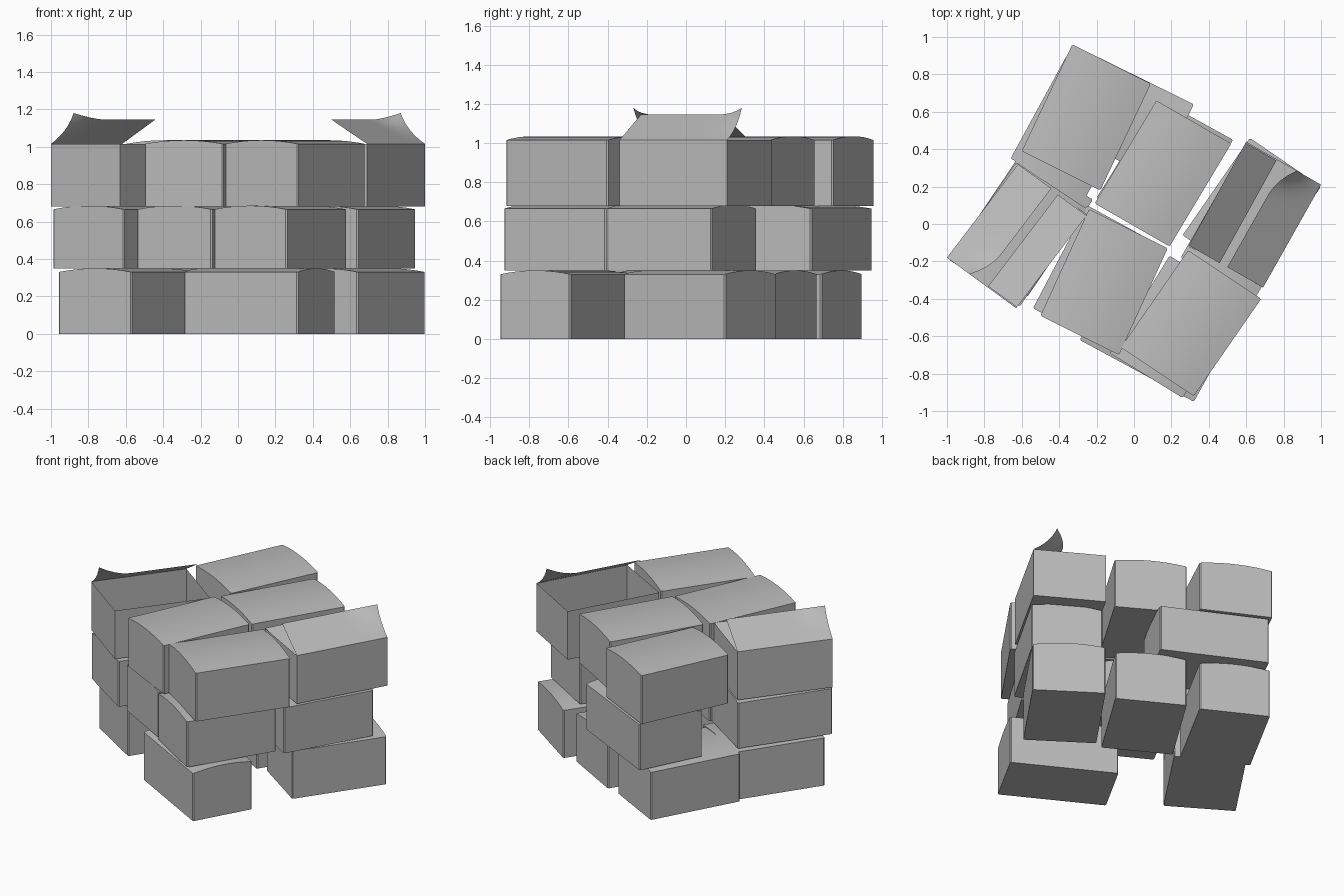
import bpy
import bmesh
from mathutils import Vector

if "Cube" in bpy.data.objects:
    bpy.data.objects.remove(bpy.data.objects["Cube"])

card = bpy.data.materials.new("plain grey card")
card.diffuse_color = (0.5, 0.5, 0.5, 1)
card.use_nodes = True
card.node_tree.nodes["Principled BSDF"].inputs["Base Color"].default_value = card.diffuse_color


def finish(name, bm, closed):
    """Turn a bmesh into a named, smooth-shaded object."""
    if closed:
        bmesh.ops.recalc_face_normals(bm, faces=bm.faces)
    mesh = bpy.data.meshes.new(name)
    bm.to_mesh(mesh)
    bm.free()
    mesh.materials.append(card)
    obj = bpy.data.objects.new(name, mesh)
    bpy.context.collection.objects.link(obj)
    bpy.ops.object.select_all(action='DESELECT')
    obj.select_set(True)
    bpy.context.view_layer.objects.active = obj
    bpy.ops.object.shade_smooth_by_angle(angle=0.5)
    return obj


def closed_box(name, corner, short_end, long_end, z0, z1, rise=0.02, steps=8):
    """Box whose lid bulges across its short side."""
    a = Vector((*corner, 0))
    u = Vector((*short_end, 0)) - a
    v = Vector((*long_end, 0)) - a
    profile = [(0, z0), (1, z0)]
    for i in range(steps + 1):
        s = 1 - i / steps
        profile.append((s, z1 + rise * 4 * s * (1 - s)))
    bm = bmesh.new()
    face = bm.faces.new([bm.verts.new(a + u * s + Vector((0, 0, z))) for s, z in profile])
    ext = bmesh.ops.extrude_face_region(bm, geom=[face], use_keep_orig=True)
    bmesh.ops.translate(bm, vec=v, verts=[g for g in ext["geom"] if isinstance(g, bmesh.types.BMVert)])
    bmesh.ops.recalc_face_normals(bm, faces=bm.faces)
    # softened upright corners
    upright = [e for e in bm.edges if abs(e.verts[0].co.z - e.verts[1].co.z) > 0.2]
    bmesh.ops.bevel(bm, geom=upright, offset=0.007, segments=1, affect='EDGES')
    finish(name, bm, True)


def sheet(bm, point, nu, nv):
    """Grid of quads from a function point(s, t)."""
    g = [[bm.verts.new(point(i / nu, j / nv)) for j in range(nv + 1)] for i in range(nu + 1)]
    for i in range(nu):
        for j in range(nv):
            bm.faces.new((g[i][j], g[i + 1][j], g[i + 1][j + 1], g[i][j + 1]))


def open_box(name, pts, z0, z1):
    """Topless box; pts start at the curled end of the raised flap's hinge."""
    p = [Vector((*q, z1)) for q in pts]
    drop = Vector((0, 0, z0 - z1))
    bm = bmesh.new()
    top = [bm.verts.new(q) for q in p]
    low = [bm.verts.new(q + drop) for q in p]
    bm.faces.new(low)
    for i in range(4):
        j = (i + 1) % 4
        bm.faces.new((top[i], top[j], low[j], low[i]))
    finish(name, bm, True)
    inward = (p[3] - p[0]).normalized()

    # raised flap with one curled corner
    def raised(t, v):
        c = max(0, 1 - t / 0.3) ** 2
        return (p[0].lerp(p[1], t) + inward * v * (0.22 - 0.07 * c * v)
                + Vector((0, 0, v * 0.13 + v * v * 0.035 * c)))
    bm = bmesh.new()
    sheet(bm, raised, 14, 6)
    finish(name + "_raised_flap", bm, False)

    # opposite flap folded down inside
    bm = bmesh.new()
    sheet(bm, lambda t, v: p[3].lerp(p[2], 0.01 + 0.98 * t) - inward * v * 0.19
          + Vector((0, 0, -0.14 * v)), 1, 2)
    finish(name + "_folded_flap", bm, False)


# each box: corner, end of short side, end of long side
bottom = [
    ((0.32, -0.95), (0.52, -0.59), (-0.29, -0.62)),
    ((0.64, -0.32), (0.26, -0.06), (1.00, 0.20)),
    ((-0.57, -0.39), (-0.96, -0.15), (-0.22, 0.13)),
    ((0.20, -0.08), (-0.20, 0.14), (0.53, 0.45)),
    ((-0.26, 0.14), (-0.66, 0.35), (0.04, 0.69)),
]
middle = [
    ((0.26, -0.93), (-0.13, -0.69), (0.58, -0.41)),
    ((0.64, -0.41), (0.25, -0.18), (0.95, 0.13)),
    ((0.32, 0.64), (0.12, 0.24), (-0.31, 0.95)),
    ((-0.61, -0.44), (-0.99, -0.19), (-0.25, 0.08)),
    ((-0.14, -0.67), (-0.54, -0.45), (0.15, -0.12)),
]
upper = [
    ((0.32, -0.92), (-0.07, -0.66), (0.68, -0.40)),
    ((-0.08, -0.70), (-0.50, -0.49), (0.18, -0.13)),
    ((0.19, -0.12), (-0.21, 0.11), (0.52, 0.43)),
    ((-0.18, 0.18), (-0.60, 0.39), (0.09, 0.75)),
]
for layer, boxes, z0, z1 in (("bottom", bottom, 0, 0.33), ("middle", middle, 0.35, 0.665),
                             ("upper", upper, 0.68, 1.015)):
    for n, (a, b, c) in enumerate(boxes, 1):
        closed_box(f"{layer}_box_{n}", a, b, c, z0, z1)

open_box("open_box_left", [(-1.0, -0.18), (-0.62, 0.32), (-0.25, 0.05), (-0.63, -0.45)], 0.68, 1.015)
open_box("open_box_right", [(1.0, 0.21), (0.69, -0.34), (0.29, -0.12), (0.60, 0.44)], 0.68, 1.015)
